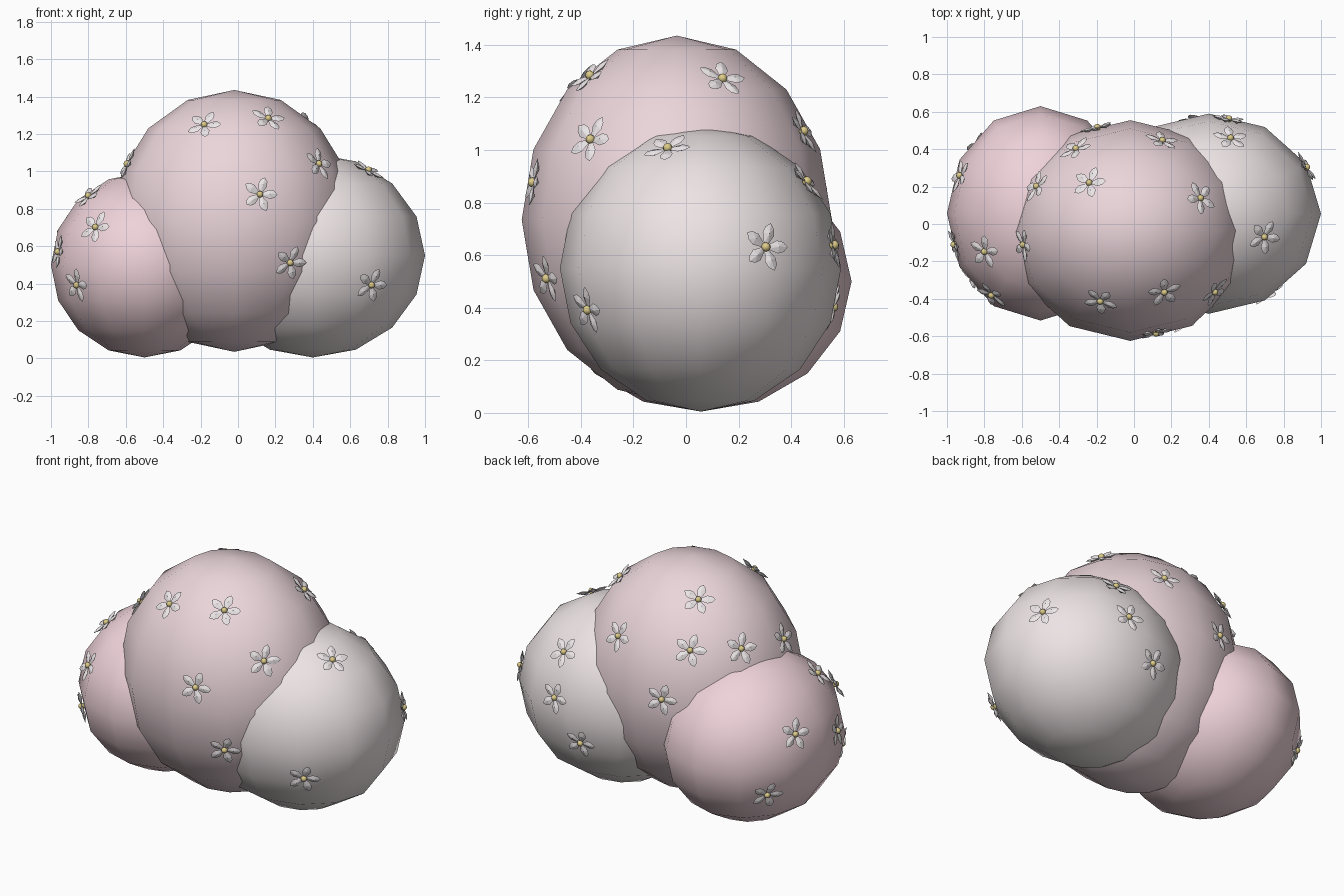
import bpy, bmesh, math
from mathutils import Vector, Matrix

if "Cube" in bpy.data.objects:
    bpy.data.objects.remove(bpy.data.objects["Cube"])


def material(name, rgb):
    m = bpy.data.materials.new(name)
    m.diffuse_color = (*rgb, 1)
    m.use_nodes = True
    m.node_tree.nodes["Principled BSDF"].inputs["Base Color"].default_value = m.diffuse_color
    return m


PETAL = material("petal_white", (0.84, 0.79, 0.81))
YELLOW = material("flower_yellow", (0.72, 0.60, 0.25))


def link_mesh(bm, name, mats):
    bmesh.ops.recalc_face_normals(bm, faces=bm.faces)
    me = bpy.data.meshes.new(name)
    bm.to_mesh(me)
    bm.free()
    for m in mats:
        me.materials.append(m)
    ob = bpy.data.objects.new(name, me)
    bpy.context.collection.objects.link(ob)
    return ob


def bush_ball(name, centre, radii, rgb):
    bm = bmesh.new()
    bmesh.ops.create_uvsphere(bm, u_segments=12, v_segments=8, radius=1)
    bmesh.ops.scale(bm, vec=radii, verts=bm.verts)
    ob = link_mesh(bm, name, [material(name + "_colour", rgb)])
    for p in ob.data.polygons:
        p.use_smooth = True
    ob.location = centre
    return ob


def flower_mesh():
    bm = bmesh.new()
    # five pointed petals, each a thin faceted lens with a raised ridge
    half = [(0.010, 0.008), (0.052, 0.025), (0.078, 0.019)]
    outline = half + [(0.096, 0)] + [(x, -y) for x, y in reversed(half)]
    for i in range(5):
        turn = Matrix.Rotation(math.tau * i / 5, 3, 'Z')
        rim = [bm.verts.new(turn @ Vector((x, y, 0.006 + 0.06 * x))) for x, y in outline]
        top = bm.verts.new(turn @ Vector((0.055, 0, 0.018)))
        low = bm.verts.new(turn @ Vector((0.055, 0, -0.004)))
        for a, b in zip(rim, rim[1:] + rim[:1]):
            bm.faces.new((a, b, top))
            bm.faces.new((b, a, low))
    # round flower centre
    n = len(bm.faces)
    bmesh.ops.create_uvsphere(bm, u_segments=10, v_segments=6, radius=0.018,
                              matrix=Matrix.Translation((0, 0, 0.010)))
    bm.faces.ensure_lookup_table()
    for f in bm.faces[n:]:
        f.material_index = 1
        f.smooth = True
    ob = link_mesh(bm, "flower", [PETAL, YELLOW])
    me = ob.data
    bpy.data.objects.remove(ob)
    return me


# ball: centre, radii, colour, flower spots
BALLS = {
    "middle_bush": ((-0.02, -0.035, 0.735), (0.65, 0.59, 0.70), (0.83, 0.67, 0.71), [
        (-0.18, -0.41, 1.25), (0.16, -0.36, 1.28), (0.43, -0.36, 1.04),
        (0.12, -0.59, 0.88), (0.28, -0.53, 0.51), (-0.59, -0.11, 1.04),
        (-0.31, 0.40, 1.09), (-0.24, 0.22, 1.32), (-0.52, 0.20, 1.08),
        (0.15, 0.44, 1.07), (0.36, 0.14, 1.28), (-0.20, 0.53, 0.80)]),
    "left_bush": ((-0.5, 0.057, 0.5), (0.5, 0.573, 0.495), (0.86, 0.65, 0.70), [
        (-0.80, -0.15, 0.87), (-0.76, -0.38, 0.70), (-0.87, -0.31, 0.39),
        (-0.96, -0.11, 0.57), (-0.93, 0.26, 0.68), (-0.85, 0.42, 0.34)]),
    "right_bush": ((0.4, 0.055, 0.55), (0.6, 0.535, 0.545), (0.84, 0.77, 0.78), [
        (0.70, -0.07, 1.01), (0.72, -0.38, 0.39), (0.92, 0.30, 0.63),
        (0.52, 0.47, 0.89), (0.51, 0.57, 0.64), (0.33, 0.57, 0.40)]),
}

flower = flower_mesh()
for name, (centre, radii, rgb, spots) in BALLS.items():
    ball = bush_ball(name, centre, radii, rgb)
    bpy.context.view_layer.update()
    # seat every flower on the ball surface, facing outward
    for spot in spots:
        d = Vector(spot) - Vector(centre)
        hit, pos, normal, face = ball.ray_cast(d * 3, -d)
        out = Vector([d[i] / radii[i] ** 2 for i in range(3)]).normalized()
        ob = bpy.data.objects.new(name + "_flower", flower)
        bpy.context.collection.objects.link(ob)
        ob.rotation_mode = 'QUATERNION'
        ob.rotation_quaternion = out.to_track_quat('Z', 'Y')
        ob.location = Vector(centre) + pos + out * 0.006
